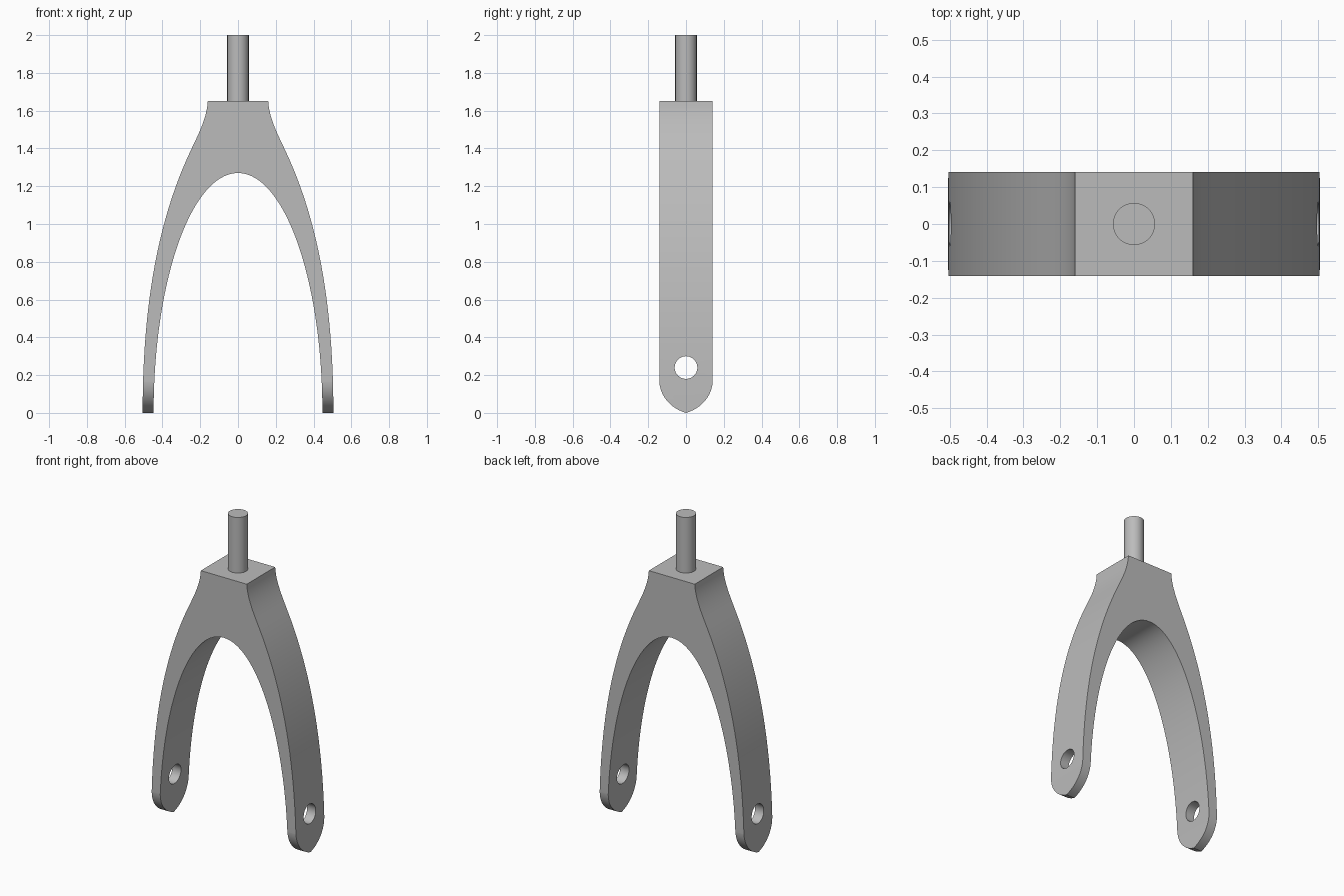
import bpy
import bmesh
from mathutils import Vector, Matrix
from mathutils.geometry import interpolate_bezier

cube = bpy.data.objects.get("Cube")
if cube:
    bpy.data.objects.remove(cube, do_unlink=True)

grey = bpy.data.materials.new("plain_grey")
grey.use_nodes = True
colour = (0.5, 0.5, 0.5, 1)
grey.diffuse_color = colour
grey.node_tree.nodes["Principled BSDF"].inputs["Base Color"].default_value = colour

HALF_DEPTH = 0.1415


def bezier(points, steps):
    a, b, c, d = [Vector((u, v, 0)) for u, v in points]
    return [(p.x, p.y) for p in interpolate_bezier(a, b, c, d, steps)]


def mirrored(half):
    """Close a half outline that starts and ends near the centre line."""
    return half + [(-u, v) for u, v in reversed(half) if abs(u) > 1e-5]


def add_object(name, bm):
    bmesh.ops.recalc_face_normals(bm, faces=bm.faces)
    mesh = bpy.data.meshes.new(name)
    bm.to_mesh(mesh)
    bm.free()
    mesh.materials.append(grey)
    obj = bpy.data.objects.new(name, mesh)
    bpy.context.collection.objects.link(obj)
    return obj


def prism(name, outline, to_3d, direction):
    bm = bmesh.new()
    face = bm.faces.new([bm.verts.new(to_3d(u, v)) for u, v in outline])
    new = bmesh.ops.extrude_face_region(bm, geom=[face])["geom"]
    verts = [g for g in new if isinstance(g, bmesh.types.BMVert)]
    bmesh.ops.translate(bm, verts=verts, vec=direction)
    return add_object(name, bm)


def cylinder(name, radius, length, centre, sides, axis="Z"):
    bm = bmesh.new()
    matrix = Matrix.Translation(centre)
    if axis == "X":
        matrix = matrix @ Matrix.Rotation(1.5707963, 4, "Y")
    bmesh.ops.create_cone(bm, cap_ends=True, segments=sides, radius1=radius,
                          radius2=radius, depth=length, matrix=matrix)
    return add_object(name, bm)


def smooth(obj):
    bpy.ops.object.select_all(action="DESELECT")
    obj.select_set(True)
    bpy.context.view_layer.objects.active = obj
    bpy.ops.object.shade_smooth_by_angle(angle=0.5)


# Fork body: elliptical arch inside, sweeping legs and shoulders outside
arch = bezier([(0, 1.27), (0.247, 1.27), (0.447, 0.70), (0.447, 0)], 32)
leg = bezier([(0.505, 0), (0.505, 0.55), (0.43, 1.01), (0.25, 1.39)], 24)
shoulder = bezier([(0.25, 1.39), (0.21, 1.475), (0.165, 1.56), (0.16, 1.65)], 12)
half = arch + [(0.447, -0.05), (0.505, -0.05)] + leg + shoulder[1:]
fork = prism("fork_body", mirrored(half),
             lambda u, v: (u, -HALF_DEPTH, v), (0, 2 * HALF_DEPTH, 0))

# Cutter that shapes the rounded, slightly pointed leg ends
tip = bezier([(0, 0), (0.07, 0.02), (0.142, 0.08), (0.142, 0.18)], 20)
outline = mirrored(tip + [(0.2, 0.18), (0.2, -0.2)])
tip_cutter = prism("tip_cutter", outline, lambda u, v: (-1, u, v), (2, 0, 0))

# Cutter for the axle holes through both legs
hole_cutter = cylinder("axle_hole_cutter", 0.06, 2, (0, 0, 0.24), 48, "X")

for cutter in (tip_cutter, hole_cutter):
    cutter.hide_render = True
    mod = fork.modifiers.new(cutter.name, "BOOLEAN")
    mod.operation = "DIFFERENCE"
    mod.solver = "EXACT"
    mod.object = cutter

# Bake the cuts and drop the cutters
bpy.context.view_layer.update()
evaluated = fork.evaluated_get(bpy.context.evaluated_depsgraph_get())
cut_mesh = bpy.data.meshes.new_from_object(evaluated)
fork.modifiers.clear()
fork.data = cut_mesh
for cutter in (tip_cutter, hole_cutter):
    bpy.data.objects.remove(cutter, do_unlink=True)
smooth(fork)

# Steering stem on top of the crown
stem = cylinder("steering_stem", 0.057, 0.37, (0, 0, 1.815), 48)
smooth(stem)
